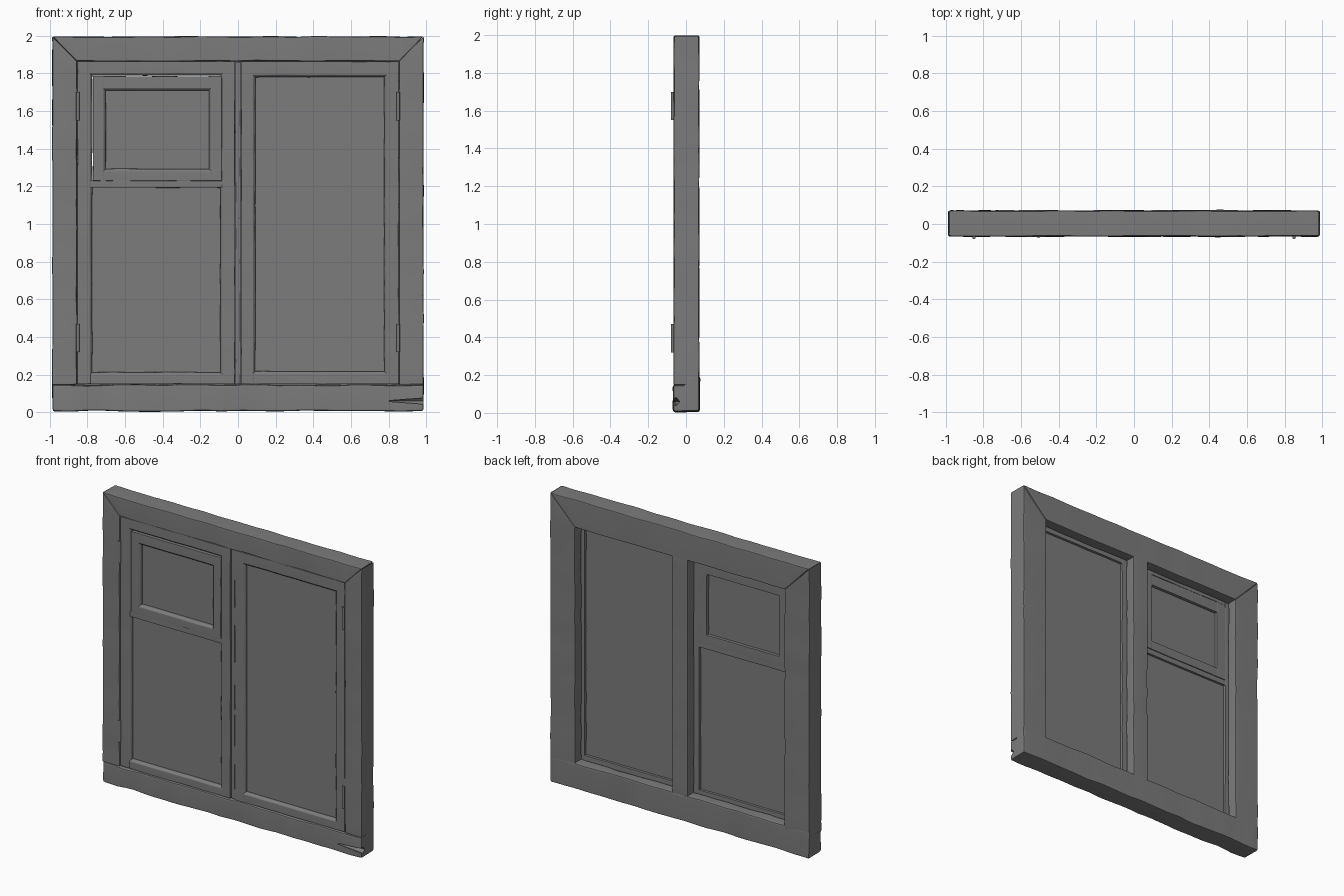
import bpy, bmesh, random
from math import ceil, pi
from mathutils import Vector, noise

if "Cube" in bpy.data.objects:
    bpy.data.objects.remove(bpy.data.objects["Cube"])

random.seed(4)
FRONT, STEP, BACK = -0.065, -0.005, 0.070
DARK = bpy.data.materials.new("dark_wood")
DARK.diffuse_color = (0.2, 0.2, 0.2, 1)
DARK.use_nodes = True
DARK.node_tree.nodes["Principled BSDF"].inputs["Base Color"].default_value = DARK.diffuse_color


def finish(name, bm):
    me = bpy.data.meshes.new(name)
    bmesh.ops.recalc_face_normals(bm, faces=bm.faces)
    bm.to_mesh(me)
    bm.free()
    me.materials.append(DARK)
    ob = bpy.data.objects.new(name, me)
    bpy.context.collection.objects.link(ob)
    bpy.ops.object.select_all(action='DESELECT')
    ob.select_set(True)
    bpy.context.view_layer.objects.active = ob
    bpy.ops.object.shade_smooth_by_angle(angle=0.6)
    return ob


def member(name, a, b, inward, profile, m0=0, m1=0, bevel=0.005, wear=0.003):
    """Timber from a to b (x, z); profile is (distance inward, y); m0/m1 mitre the ends."""
    A, B = Vector((a[0], 0, a[1])), Vector((b[0], 0, b[1]))
    inn = Vector((inward[0], 0, inward[1]))
    d = (B - A).normalized()
    bm = bmesh.new()
    loops = []
    for end, m in ((A, m0), (B, -m1)):
        loops.append([bm.verts.new(end + inn * u + d * (m * u) + Vector((0, y, 0)))
                      for u, y in profile])
    bm.faces.new(loops[0])
    bm.faces.new(loops[1])
    n = len(profile)
    for i in range(n):
        j = (i + 1) % n
        bm.faces.new((loops[0][i], loops[0][j], loops[1][j], loops[1][i]))
    bmesh.ops.recalc_face_normals(bm, faces=bm.faces)
    bmesh.ops.bevel(bm, geom=list(bm.edges), offset=bevel, segments=2,
                    profile=0.5, affect='EDGES', clamp_overlap=True)
    cuts = ceil((B - A).length / 0.06)
    for i in range(1, cuts):
        bmesh.ops.bisect_plane(bm, geom=bm.verts[:] + bm.edges[:] + bm.faces[:],
                               plane_co=A.lerp(B, i / cuts), plane_no=d)
    seed = Vector([random.uniform(0, 50) for _ in range(3)])
    for v in bm.verts:
        v.co += noise.noise_vector(v.co * 7 + seed) * wear
    ob = finish(name, bm)
    ob.modifiers.new("flat_faces", 'WEIGHTED_NORMAL').keep_sharp = True
    return ob


def rect(w, y0, y1):
    return [(0, y0), (w, y0), (w, y1), (0, y1)]


def sash(name, x0, x1, z0, z1, side, bottom, top, y0, y1):
    """Four-piece sash with a chamfered inner edge."""
    def prof(w, f, b):
        return [(0, f), (w - 0.012, f), (w, f + 0.012), (w, b), (0, b)]
    k = side - 0.014
    member(name + "_left_stile", (x0, z0), (x0, z1), (1, 0), prof(side, y0, y1), bevel=0.003, wear=0.002)
    member(name + "_right_stile", (x1, z0), (x1, z1), (-1, 0), prof(side, y0, y1), bevel=0.003, wear=0.002)
    rf, rb = y0 + 0.001, y1 - 0.001
    member(name + "_bottom_rail", (x0 + k, z0), (x1 - k, z0), (0, 1), prof(bottom, rf, rb), bevel=0.003, wear=0.002)
    member(name + "_top_rail", (x0 + k, z1), (x1 - k, z1), (0, -1), prof(top, rf, rb), bevel=0.003, wear=0.002)


def pane(name, x0, x1, z0, z1, y=-0.03, t=0.008):
    bm = bmesh.new()
    bmesh.ops.create_cube(bm, size=1)
    for v in bm.verts:
        v.co = Vector(((x0 + x1) / 2 + v.co.x * (x1 - x0), y + v.co.y * t,
                       (z0 + z1) / 2 + v.co.z * (z1 - z0)))
    finish(name, bm)


# Outer frame: rebated timbers, mitred at the top corners
L = [(0, FRONT), (0.13, FRONT), (0.13, STEP), (0.19, STEP), (0.19, BACK), (0, BACK)]
for s, side in ((-1, "left"), (1, "right")):
    member("frame_%s_stile" % side, (s * 0.985, 0.146), (s * 0.985, 1.995), (-s, 0), L,
           m1=1, bevel=0.008, wear=0.004)
member("frame_top_rail", (-0.985, 1.995), (0.985, 1.995), (0, -1), L, 1, 1, 0.008, 0.004)
sill_profile = [(0, FRONT - 0.002), (0.138, FRONT - 0.002), (0.138, STEP),
                (0.182, STEP), (0.182, BACK + 0.002), (0, BACK + 0.002)]
sill = member("frame_bottom_rail", (-0.987, 0.008), (0.987, 0.008), (0, 1), sill_profile,
              bevel=0.012, wear=0.007)

# Split in the end of the bottom rail
bpy.ops.mesh.primitive_cone_add(vertices=5, radius1=0.032, depth=0.26,
                                location=(0.89, -0.06, 0.06), rotation=(0, -pi / 2, 0))
cutter = bpy.context.object
cutter.name = "split_cutter"
cutter.scale.x = 0.8
cutter.hide_render = True
cutter.data.materials.append(DARK)
mod = sill.modifiers.new("split", 'BOOLEAN')
mod.operation = 'DIFFERENCE'
mod.object = cutter
bpy.context.view_layer.objects.active = sill
bpy.ops.object.modifier_move_to_index(modifier=mod.name, index=0)
bpy.ops.object.modifier_apply(modifier=mod.name)
bpy.data.objects.remove(cutter)

# Centre mullion and the cover strip between the sashes
member("mullion", (-0.06, 0.17), (-0.06, 1.82), (1, 0), rect(0.12, STEP, BACK - 0.002), bevel=0.008)
member("cover_strip", (-0.013, 0.15), (-0.013, 1.86), (1, 0), rect(0.026, -0.055, 0.0),
       bevel=0.003, wear=0.001)

# Right sash
sash("right_sash", 0.016, 0.852, 0.15, 1.863, 0.076, 0.068, 0.083, -0.06, -0.008)
pane("right_glass", 0.08, 0.79, 0.2, 1.79)

# Left sash with a mid rail under the vent
sash("left_sash", -0.852, -0.016, 0.15, 1.863, 0.078, 0.063, 0.075, -0.06, -0.008)
pane("left_glass", -0.79, -0.085, 0.2, 1.21)
member("left_sash_mid_rail", (-0.79, 1.193), (-0.08, 1.193), (0, 1), rect(0.038, -0.057, -0.01),
       bevel=0.003, wear=0.002)

# Small opening vent
sash("vent", -0.77, -0.086, 1.229, 1.785, 0.068, 0.064, 0.076, -0.064, -0.004)
pane("vent_glass", -0.72, -0.14, 1.28, 1.73)

# Hinge barrels
for s, side in ((-1, "left"), (1, "right")):
    for z, level in ((0.395, "lower"), (1.625, "upper")):
        bpy.ops.mesh.primitive_cylinder_add(vertices=12, radius=0.009, depth=0.15,
                                            location=(s * 0.85, -0.071, z))
        hinge = bpy.context.object
        hinge.name = "hinge_%s_%s" % (side, level)
        hinge.data.materials.append(DARK)
        bpy.ops.object.shade_smooth_by_angle(angle=0.6)
